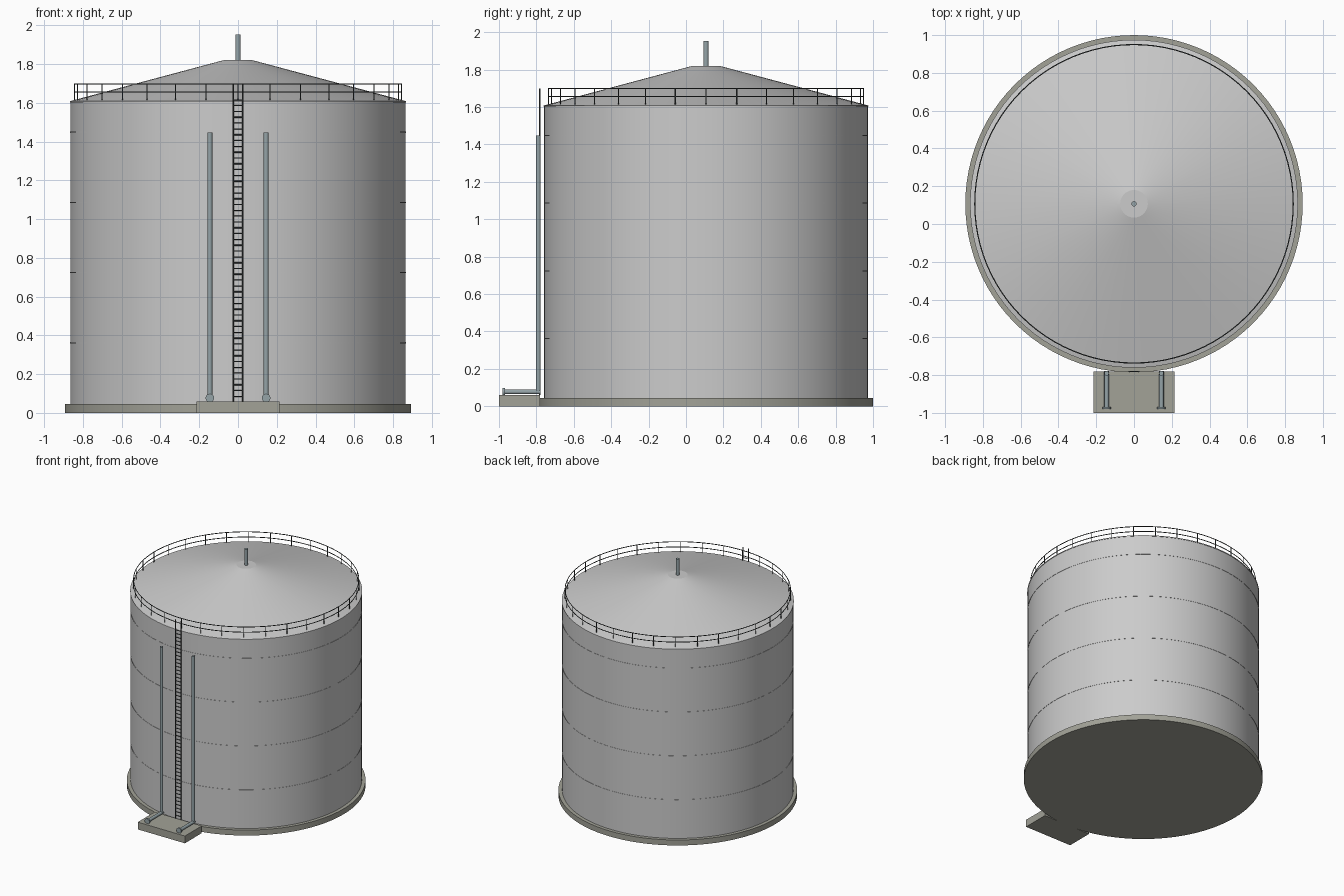
import bpy, bmesh
from math import sin, cos, pi, radians
from mathutils import Vector

if "Cube" in bpy.data.objects:
    bpy.data.objects.remove(bpy.data.objects["Cube"])

CY = 0.107      # tank centre in y
SEG = 96


def mat(name, c):
    m = bpy.data.materials.new(name)
    m.diffuse_color = (*c, 1)
    m.use_nodes = True
    m.node_tree.nodes["Principled BSDF"].inputs["Base Color"].default_value = m.diffuse_color
    return m


CONCRETE = mat("concrete", (0.36, 0.36, 0.31))
STEEL = mat("pipe_steel", (0.30, 0.37, 0.39))
DARK = mat("dark_steel", (0.06, 0.07, 0.07))


def finish(bm, name, material=None, smooth=True):
    bmesh.ops.recalc_face_normals(bm, faces=bm.faces)
    me = bpy.data.meshes.new(name)
    bm.to_mesh(me)
    bm.free()
    ob = bpy.data.objects.new(name, me)
    bpy.context.collection.objects.link(ob)
    if material:
        me.materials.append(material)
    if smooth:
        bpy.ops.object.select_all(action='DESELECT')
        ob.select_set(True)
        bpy.context.view_layer.objects.active = ob
        bpy.ops.object.shade_smooth_by_angle(angle=radians(12 if name == "tank_roof" else 35))
    return ob


def lathe(bm, profile, closed=False, seg=SEG):
    """Revolve (radius, z) points about the tank axis."""
    rings = [[bm.verts.new((r * cos(2 * pi * i / seg), CY + r * sin(2 * pi * i / seg), z))
              for i in range(seg)] for r, z in profile]
    pairs = list(zip(rings, rings[1:])) + ([(rings[-1], rings[0])] if closed else [])
    for a, b in pairs:
        for i in range(seg):
            j = (i + 1) % seg
            bm.faces.new((a[i], a[j], b[j], b[i]))
    if not closed:
        bm.faces.new(rings[0])
        bm.faces.new(rings[-1])


def rod(bm, a, b, r, seg=8):
    """Capped cylinder between two points."""
    a, b = Vector(a), Vector(b)
    d = b - a
    m = d.to_track_quat('Z', 'Y').to_matrix().to_4x4()
    m.translation = (a + b) / 2
    bmesh.ops.create_cone(bm, cap_ends=True, segments=seg, radius1=r, radius2=r,
                          depth=d.length, matrix=m)


def hoop(bm, radius, z, r):
    lathe(bm, [(radius + r * cos(k * pi / 3), z + r * sin(k * pi / 3)) for k in range(6)], True)


# Concrete foundation
bm = bmesh.new()
lathe(bm, [(0.893, 0), (0.893, 0.045)])
finish(bm, "foundation", CONCRETE)

# Pipe pad
bm = bmesh.new()
bmesh.ops.create_cube(bm, size=1)
for v in bm.verts:
    v.co = (v.co.x * 0.43, -0.89 + v.co.y * 0.22, 0.03 + v.co.z * 0.06)
finish(bm, "pipe_pad", CONCRETE, False)

# Shell and conical roof
bm = bmesh.new()
lathe(bm, [(0.865, 0.045), (0.865, 1.605)])
finish(bm, "tank_shell")
bm = bmesh.new()
lathe(bm, [(0.868, 1.602), (0.868, 1.608), (0.073, 1.82)])
finish(bm, "tank_roof")

# Weld seams between shell courses
bm = bmesh.new()
for k in range(1, 5):
    z = 0.362 * k
    lathe(bm, [(0.862, z - 0.003), (0.867, z - 0.003), (0.867, z + 0.003), (0.862, z + 0.003)], True)
finish(bm, "shell_seams")

# Roof vent
bm = bmesh.new()
rod(bm, (0, CY, 1.81), (0, CY, 1.952), 0.014, 20)
finish(bm, "roof_vent", STEEL)

# Guard rail
bm = bmesh.new()
R = 0.843
for z in (1.655, 1.698):
    hoop(bm, R, z, 0.003)
for i in range(32):
    t = 2 * pi * i / 32
    x, y = R * cos(t), CY + R * sin(t)
    rod(bm, (x, y, 1.608), (x, y, 1.698), 0.003, 6)
finish(bm, "guard_rail", DARK)

# Ladder
bm = bmesh.new()
for s in (-1, 1):
    rod(bm, (s * 0.025, -0.781, 0.06), (s * 0.025, -0.781, 1.70), 0.004)
for i in range(52):
    z = 0.085 + i * 0.03
    rod(bm, (-0.025, -0.781, z), (0.025, -0.781, z), 0.003, 6)
finish(bm, "ladder", DARK)

# Riser pipes with horizontal outlets and flanges
for s, side in ((-1, "left"), (1, "right")):
    x, y, z = s * 0.145, -0.79, 0.077
    bm = bmesh.new()
    rod(bm, (x, y, z), (x, y, 1.447), 0.0125, 20)
    rod(bm, (x, -0.778, z), (x, -0.975, z), 0.0125, 20)
    rod(bm, (x, -0.968, z), (x, -0.98, z), 0.022, 24)
    finish(bm, side + "_riser_pipe", STEEL)
